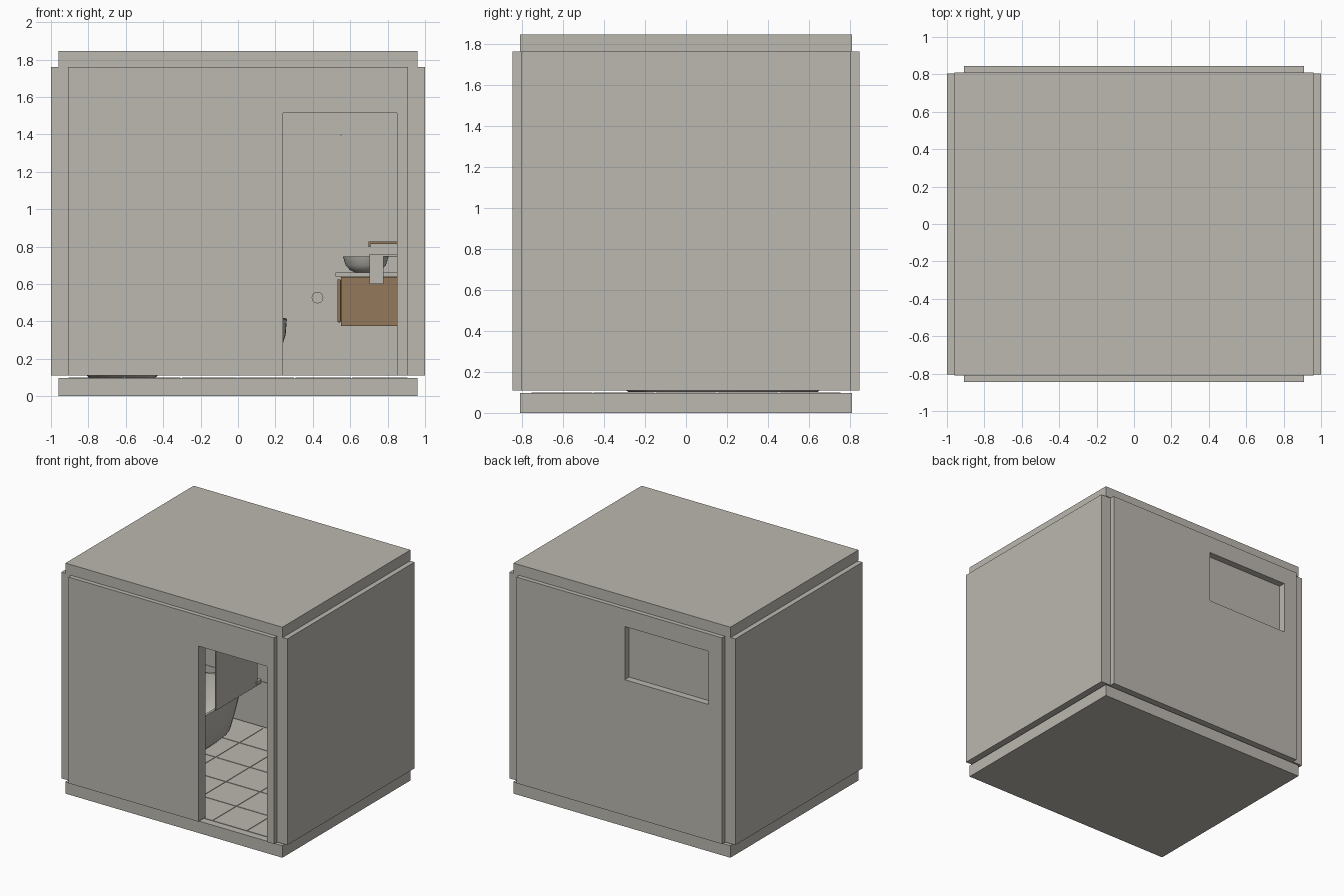
import bpy, bmesh, math
from mathutils import Vector

if "Cube" in bpy.data.objects:
    bpy.data.objects.remove(bpy.data.objects["Cube"])


def material(name, r, g, b):
    m = bpy.data.materials.new(name)
    m.diffuse_color = (r, g, b, 1)
    m.use_nodes = True
    m.node_tree.nodes["Principled BSDF"].inputs["Base Color"].default_value = m.diffuse_color
    return m


STONE = material("warm_grey", 0.50, 0.48, 0.435)
WOOD = material("wood_brown", 0.30, 0.19, 0.105)


def finish(name, bm, mat, smooth=False):
    bmesh.ops.recalc_face_normals(bm, faces=bm.faces)
    me = bpy.data.meshes.new(name)
    bm.to_mesh(me)
    bm.free()
    ob = bpy.data.objects.new(name, me)
    bpy.context.collection.objects.link(ob)
    me.materials.append(mat)
    if smooth:
        bpy.ops.object.select_all(action='DESELECT')
        bpy.context.view_layer.objects.active = ob
        ob.select_set(True)
        bpy.ops.object.shade_smooth_by_angle(angle=math.radians(40))
    return ob


def add_box(bm, x, y, z):
    """Add a box spanning the three (low, high) ranges."""
    vs = bmesh.ops.create_cube(bm, size=1)["verts"]
    for v in vs:
        v.co = Vector([(a + b) / 2 + c * (b - a)
                       for (a, b), c in zip((x, y, z), v.co)])


def box(name, x, y, z, mat=STONE, bevel=0):
    bm = bmesh.new()
    add_box(bm, x, y, z)
    if bevel:
        bmesh.ops.bevel(bm, geom=bm.edges[:], offset=bevel, segments=2,
                        affect='EDGES', profile=0.5)
    return finish(name, bm, mat)


def cylinder(name, centre, radius, length, axis, mat=STONE):
    bm = bmesh.new()
    bmesh.ops.create_cone(bm, cap_ends=True, segments=24, radius1=radius,
                          radius2=radius, depth=length)
    q = Vector((0, 0, 1)).rotation_difference(Vector(axis))
    for v in bm.verts:
        v.co = q @ v.co + Vector(centre)
    return finish(name, bm, mat, True)


def basin(name, centre, rings, power=2.0, n=40):
    """Loft superellipse rings (half_x, half_y, z, y_shift), capped at both ends."""
    bm = bmesh.new()
    loops = []
    for hx, hy, z, dy in rings:
        loop = []
        for i in range(n):
            a = 2 * math.pi * i / n
            c, s = math.cos(a), math.sin(a)
            px = math.copysign(abs(c) ** (2 / power), c) * hx
            py = math.copysign(abs(s) ** (2 / power), s) * hy
            loop.append(bm.verts.new((centre[0] + px, centre[1] + py + dy, z)))
        loops.append(loop)
    for lo, hi in zip(loops, loops[1:]):
        for i in range(n):
            j = (i + 1) % n
            bm.faces.new((lo[i], lo[j], hi[j], hi[i]))
    bm.faces.new(loops[0])
    bm.faces.new(loops[-1])
    return finish(name, bm, STONE, True)


def wall_with_opening(name, x, y, z, ox, oz):
    """Wall across x with a rectangular hole, as one clean extruded grid."""
    xs, zs = [x[0], *ox, x[1]], [z[0], *oz, z[1]]
    bm = bmesh.new()
    for i in range(3):
        for k in range(3):
            if (i, k) != (1, 1) and zs[k + 1] > zs[k]:
                bm.faces.new([bm.verts.new((xs[a], y[0], zs[b])) for a, b in
                              ((i, k), (i + 1, k), (i + 1, k + 1), (i, k + 1))])
    bmesh.ops.remove_doubles(bm, verts=bm.verts, dist=1e-5)
    out = bmesh.ops.extrude_face_region(bm, geom=bm.faces[:])["geom"]
    for v in out:
        if isinstance(v, bmesh.types.BMVert):
            v.co.y = y[1]
    bmesh.ops.dissolve_limit(bm, angle_limit=0.01, verts=bm.verts, edges=bm.edges)
    return finish(name, bm, STONE)


# Shell: slabs and four walls with open corner notches
H = (0.11, 1.76)
box("floor_slab", (-0.96, 0.96), (-0.81, 0.81), (0, 0.096))
box("roof_slab", (-0.96, 0.96), (-0.81, 0.81), (1.76, 1.845))
for side, s in (("left", -1), ("right", 1)):
    box(side + "_wall", sorted((0.91 * s, s)), (-0.805, 0.805), H)
wall_with_opening("front_wall", (-0.91, 0.91), (-0.845, -0.755), H,
                  (0.24, 0.85), (0.11, 1.515))
wall_with_opening("back_wall", (-0.91, 0.91), (0.755, 0.845), H,
                  (-0.79, -0.05), (1.195, 1.62))
box("window_pane", (-0.79, -0.05), (0.78, 0.79), (1.195, 1.62))

# Floor tiles
bm = bmesh.new()
for i in range(6):
    for j in range(5):
        x, y = -0.91 + i * 0.3033, -0.755 + j * 0.302
        add_box(bm, (x + 0.003, x + 0.3), (y + 0.003, y + 0.299), (0.096, 0.1))
finish("floor_tiles", bm, STONE)

# Back wall tiles, leaving the window free
bm = bmesh.new()
for x0, x1 in ((-0.91, -0.79), (-0.79, -0.05), (-0.05, 0.55), (0.55, 0.91)):
    for k in range(5):
        z0, z1 = 0.113 + k * 0.365, min(0.473 + k * 0.365, 1.757)
        if x0 == -0.79:
            z1 = min(z1, 1.195)
            z0 = 1.625 if k == 4 else z0
        if z1 > z0:
            add_box(bm, (x0 + 0.003, x1 - 0.003), (0.75, 0.755), (z0, z1))
finish("back_wall_tiles", bm, STONE)
box("wall_trim", (-0.04, 0.91), (0.744, 0.75), (1.392, 1.4))

# Bathtub with glass screen on its rim
basin("bathtub", (-0.62, 0.18), [
    (0.18, 0.46, 0.101, 0), (0.20, 0.485, 0.12, 0), (0.235, 0.515, 0.25, 0),
    (0.28, 0.55, 0.44, 0), (0.28, 0.55, 0.45, 0), (0.26, 0.53, 0.45, 0),
    (0.22, 0.49, 0.27, 0), (0.17, 0.42, 0.17, 0)], 2.8, 48)
box("bath_screen", (-0.338, -0.33), (0.19, 0.72), (0.45, 1.38))
box("screen_bracket", (-0.345, -0.32), (0.70, 0.755), (0.46, 0.49))

# Wall-hung toilet, lid and paper roll
basin("toilet_bowl", (0.12, 0.53), [
    (0.07, 0.13, 0.20, 0.09), (0.11, 0.18, 0.25, 0.04), (0.135, 0.215, 0.33, 0),
    (0.14, 0.22, 0.395, 0)], 2.4, 32)
basin("toilet_lid", (0.12, 0.53), [
    (0.143, 0.222, 0.398, 0), (0.143, 0.222, 0.412, 0), (0.13, 0.21, 0.418, 0)], 2.4, 32)
cylinder("round_wall_fitting", (0.425, 0.735, 0.527), 0.031, 0.04, (0, 1, 0))

# Vanity: cabinet, drawer fronts, counter, bowl and spout
box("vanity_cabinet", (0.55, 0.91), (-0.25, 0.45), (0.375, 0.636), WOOD)
for k, y in enumerate((-0.245, 0.105)):
    box("drawer_front_%d" % (k + 1), (0.531, 0.55), (y, y + 0.34), (0.395, 0.625),
        WOOD, 0.006)
box("vanity_counter", (0.52, 0.91), (-0.27, 0.47), (0.64, 0.662))
basin("sink_bowl", (0.683, 0.1), [
    (0.06, 0.06, 0.662, 0), (0.085, 0.085, 0.675, 0), (0.108, 0.108, 0.70, 0),
    (0.122, 0.122, 0.747, 0), (0.114, 0.114, 0.747, 0), (0.095, 0.095, 0.70, 0),
    (0.05, 0.05, 0.675, 0)])
box("spout", (0.697, 0.91), (0.085, 0.115), (0.814, 0.826), WOOD)
box("spout_tip", (0.697, 0.708), (0.085, 0.115), (0.797, 0.814), WOOD)

# Mirror, towel rail and towel on the right wall
box("mirror", (0.895, 0.91), (-0.2, 0.4), (0.92, 1.4))
cylinder("towel_rail", (0.805, -0.4, 0.752), 0.006, 0.21, (1, 0, 0))
box("towel", (0.703, 0.778), (-0.41, -0.39), (0.60, 0.757))
